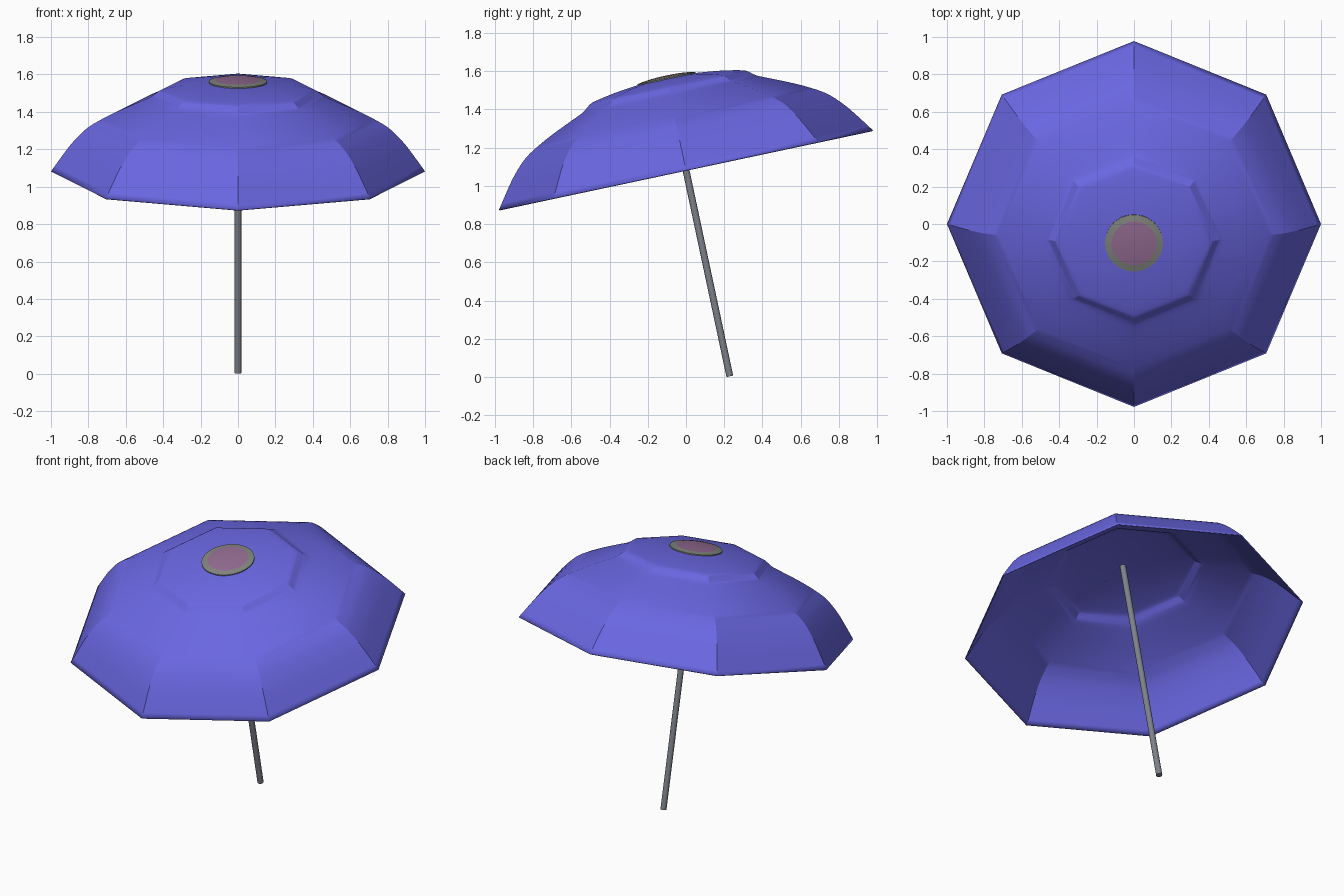
import bpy, bmesh, math
from mathutils import Matrix, Vector

if "Cube" in bpy.data.objects:
    bpy.data.objects.remove(bpy.data.objects["Cube"])

# Everything is built around the umbrella axis, then tilted 12 degrees
TILT = Matrix.Translation((0, 0, 1.082)) @ Matrix.Rotation(math.radians(12), 4, 'X')


def srgb(r, g, b):
    f = lambda c: ((c / 255 + 0.055) / 1.055) ** 2.4
    return (f(r), f(g), f(b), 1)


def material(name, rgb):
    m = bpy.data.materials.new(name)
    m.diffuse_color = srgb(*rgb)
    m.use_nodes = True
    m.node_tree.nodes["Principled BSDF"].inputs["Base Color"].default_value = m.diffuse_color
    return m


blue = material("violet blue cloth", (106, 103, 226))
grey = material("grey metal", (126, 130, 138))
olive = material("olive grey", (130, 134, 126))
mauve = material("mauve", (148, 108, 146))


def smooth_profile(pts, steps):
    """Catmull-Rom resampling of (radius, height) points."""
    p = [Vector(q) for q in pts]
    p = [2 * p[0] - p[1]] + p + [2 * p[-1] - p[-2]]
    out = []
    for i in range(1, len(p) - 2):
        a, b, c, d = p[i - 1:i + 3]
        for s in range(steps):
            t = s / steps
            out.append(0.5 * (2 * b + (c - a) * t + (2 * a - 5 * b + 4 * c - d) * t * t
                              + (3 * b - a - 3 * c + d) * t ** 3))
    return out + [p[-2]]


def lathe(name, profile, sides, mat, angle):
    """Spin a bottom-to-top (radius, height) profile; zero radius makes a pole."""
    bm = bmesh.new()
    rings = []
    for r, h in profile:
        if r < 1e-5:
            rings.append([bm.verts.new((0, 0, h))] * sides)
        else:
            rings.append([bm.verts.new((r * math.cos(k * math.tau / sides),
                                        r * math.sin(k * math.tau / sides), h))
                          for k in range(sides)])
    for lo, hi in zip(rings, rings[1:]):
        for k in range(sides):
            j = (k + 1) % sides
            quad = [lo[k], lo[j], hi[j], hi[k]]
            bm.faces.new(list(dict.fromkeys(quad)))
    bm.transform(TILT)
    me = bpy.data.meshes.new(name)
    bm.to_mesh(me)
    bm.free()
    me.materials.append(mat)
    ob = bpy.data.objects.new(name, me)
    bpy.context.collection.objects.link(ob)
    bpy.ops.object.select_all(action='DESELECT')
    ob.select_set(True)
    bpy.context.view_layer.objects.active = ob
    bpy.ops.object.shade_smooth_by_angle(angle=math.radians(angle))
    return ob


# Eight-panel canopy with a stepped crown
canopy_profile = smooth_profile([
    (1.0, 0.0), (0.94, 0.085), (0.887, 0.155), (0.82, 0.225), (0.755, 0.270),
    (0.65, 0.325), (0.53, 0.378), (0.465, 0.407), (0.425, 0.437), (0.395, 0.450),
    (0.30, 0.469), (0.20, 0.482), (0.10, 0.491), (0.0, 0.495)], 3)
canopy = lathe("canopy", canopy_profile, 8, blue, 22)
shell = canopy.modifiers.new("cloth thickness", 'SOLIDIFY')
shell.thickness = 0.006
shell.offset = -1

# Pole
lathe("pole", [(0, -1.102), (0.018, -1.102), (0.018, 0.485), (0, 0.485)], 16, grey, 40)

# Crown badge: outer ring and domed centre
lathe("crown_ring", [(0.155, 0.480), (0.155, 0.492), (0.12, 0.499)], 40, olive, 40)
lathe("crown_disc", [(0.12, 0.499), (0.08, 0.503), (0.04, 0.505), (0, 0.506)], 40, mauve, 40)
